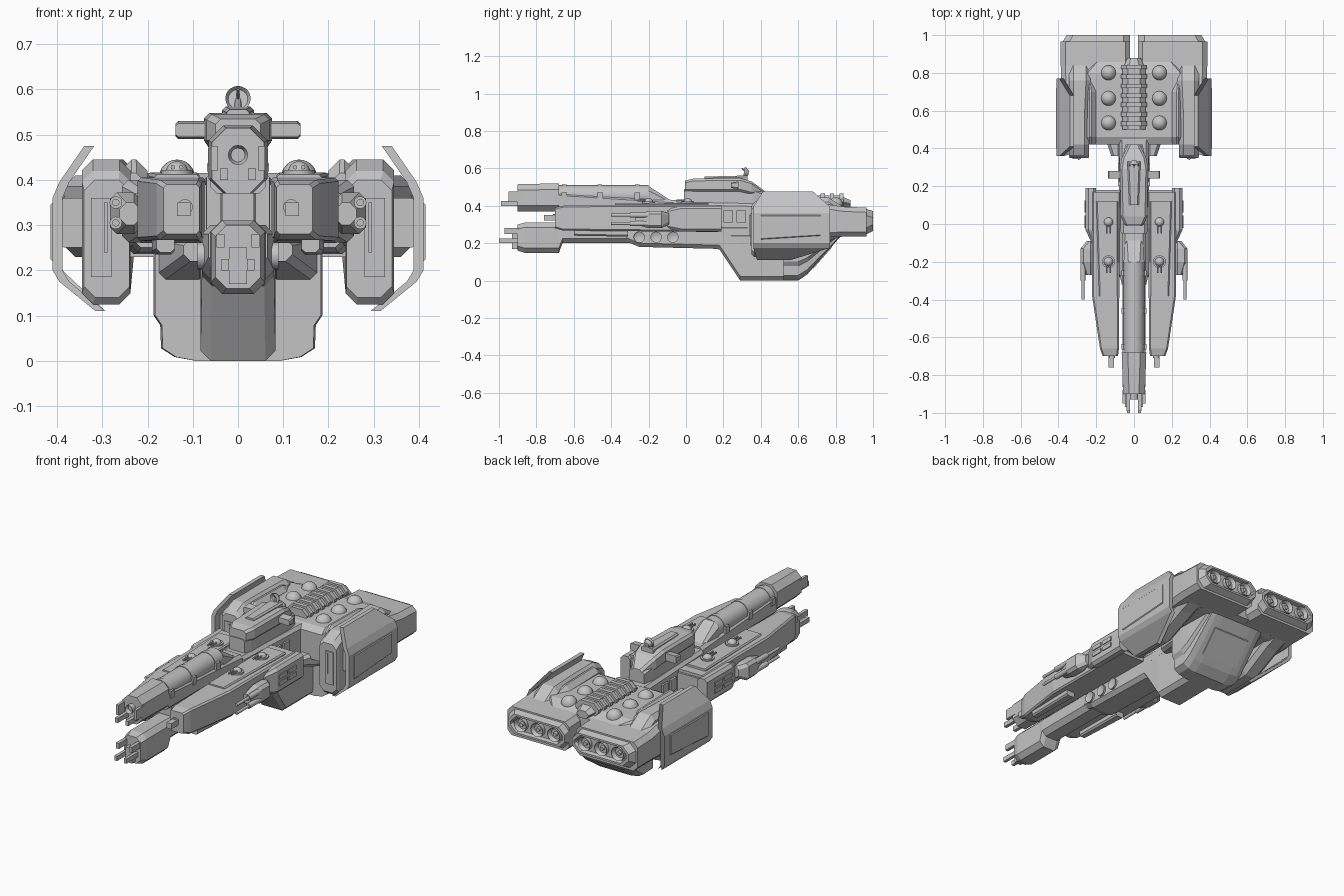
import bpy, bmesh, math
from mathutils import Vector, Matrix

default = bpy.data.objects.get("Cube")
if default:
    bpy.data.objects.remove(default, do_unlink=True)

grey = bpy.data.materials.new("hull grey")
grey.use_nodes = True
grey.diffuse_color = (.55, .55, .55, 1)
grey.node_tree.nodes["Principled BSDF"].inputs["Base Color"].default_value = grey.diffuse_color

def finish(name, bm, mirror=False, smooth=False):
    """Turn a bmesh into an object, optionally mirrored across the centre line."""
    bmesh.ops.recalc_face_normals(bm, faces=bm.faces)
    mesh = bpy.data.meshes.new(name)
    bm.to_mesh(mesh)
    bm.free()
    mesh.materials.append(grey)
    if smooth:
        mesh.shade_smooth()
        mesh.set_sharp_from_angle(angle=math.radians(35))
    part = bpy.data.objects.new(name, mesh)
    bpy.context.collection.objects.link(part)
    if mirror:
        part.modifiers.new("both sides", 'MIRROR').use_mirror_merge = False

def loft(name, rings, mirror=False):
    """Skin closed rings of equal length and cap both ends."""
    bm = bmesh.new()
    loops = [[bm.verts.new(p) for p in ring] for ring in rings]
    count = len(loops[0])
    for near, far in zip(loops, loops[1:]):
        for i in range(count):
            j = (i + 1) % count
            bm.faces.new((near[i], near[j], far[j], far[i]))
    bm.faces.new(loops[0])
    bm.faces.new(loops[-1])
    finish(name, bm, mirror)

def hull(name, *stations, cut=.015, mirror=True):
    """Chamfered tube along y; station = (y, x low, x high, z low, z high)."""
    rings = []
    for y, a, b, low, high in stations:
        c = min(cut, (b - a) * .45, (high - low) * .45)
        rings.append([(a + c, y, low), (b - c, y, low), (b, y, low + c), (b, y, high - c),
                      (b - c, y, high), (a + c, y, high), (a, y, high - c), (a, y, low + c)])
    loft(name, rings, mirror)

def centre(name, *stations, cut=.015):
    """Hull symmetric about the centre line; station = (y, half width, z low, z high)."""
    hull(name, *[(y, -w, w, low, high) for y, w, low, high in stations], cut=cut, mirror=False)

def box(name, xs, ys, zs, mirror=True):
    (a, b), (low, high) = xs, zs
    loft(name, [[(a, y, low), (b, y, low), (b, y, high), (a, y, high)] for y in ys], mirror)

def rod(name, start, end, radius, tip=None, mirror=True, sides=20, bowl=0):
    """Cylinder or cone between two points; bowl sinks a recess into its far end."""
    start, end = Vector(start), Vector(end)
    along = end - start
    place = Matrix.Translation((start + end) / 2) @ along.to_track_quat('Z', 'Y').to_matrix().to_4x4()
    bm = bmesh.new()
    bmesh.ops.create_cone(bm, cap_ends=True, segments=sides, radius1=radius,
                          radius2=radius if tip is None else tip, depth=along.length, matrix=place)
    if bowl:
        mouth = min(bm.faces, key=lambda f: (f.calc_center_median() - end).length)
        bmesh.ops.inset_individual(bm, faces=[mouth], thickness=radius * .3)
        bmesh.ops.translate(bm, verts=mouth.verts, vec=-along.normalized() * bowl)
    finish(name, bm, mirror, smooth=True)

def ball(name, at, radius):
    bm = bmesh.new()
    bmesh.ops.create_uvsphere(bm, u_segments=20, v_segments=12, radius=radius,
                              matrix=Matrix.Translation(at))
    finish(name, bm, True, smooth=True)

# Upper main gun: angular muzzle block, cradle and long dorsal tube
centre("muzzle_block", (-.9, .058, .37, .515), (-.68, .065, .37, .52), cut=.032)
centre("gun_cradle", (-.68, .062, .37, .47), (-.05, .062, .37, .43))
rod("dorsal_tube", (0, -.68, .455), (0, -.2, .455), .055, mirror=False, sides=28)
centre("tube_fairing", (-.2, .055, .4, .505), (-.06, .045, .4, .415), cut=.025)
for y in (-.65, -.46, -.26):
    rod("tube_band", (0, y - .012, .455), (0, y + .012, .455), .058, mirror=False, sides=28)
    box("band_clamp", (.045, .066), (y - .015, y + .015), (.43, .47))
rod("muzzle_ring", (0, -.89, .455), (0, -.93, .455), .022, mirror=False, bowl=.02)
box("upper_prong", (.022, .04), (-.99, -.88), (.4, .425))
box("upper_side_prong", (.045, .06), (-.95, -.88), (.42, .475))

# Keel gun below, with portholes along its wide middle
centre("keel_front", (-.9, .05, .16, .3), (-.86, .06, .148, .31), (-.68, .06, .148, .31),
       (-.66, .062, .2, .31), (-.25, .062, .2, .31), cut=.025)
centre("keel_middle", (-.32, .065, .21, .3), (-.25, .08, .18, .3), (.15, .08, .17, .3),
       (.4, .08, .17, .3), cut=.02)
box("lower_prong", (.02, .036), (-1, -.88), (.2, .225))
box("lower_upper_prong", (.03, .048), (-.97, -.88), (.25, .28))
box("keel_nose_ridge", (-.02, .02), (-.93, -.84), (.17, .25), mirror=False)
for y in (-.25, -.16, -.07):
    rod("porthole", (.07, y, .232), (.09, y, .232), .03, bowl=.006)
centre("spine", (-.62, .035, .28, .4), (.45, .045, .25, .41))
centre("neck", (-.05, .07, .26, .42), (.45, .08, .24, .41))
for y in (.2, .27):
    box("neck_window", (.07, .086), (y, y + .05), (.31, .375))

# Long side hulls flanking the guns
hull("side_hull", (-.7, .085, .165, .28, .39), (-.66, .08, .18, .268, .4),
     (-.38, .078, .222, .265, .405), (.17, .07, .222, .26, .405), cut=.008)
hull("side_deck", (-.38, .085, .185, .39, .412), (.12, .085, .2, .39, .416), cut=.006)
hull("side_bulge", (-.1, .2, .225, .28, .38), (-.03, .2, .257, .262, .4),
     (.19, .2, .257, .262, .4))
box("bridge_strut", (.06, .21), (0, .18), (.28, .39))
box("side_tip", (.105, .135), (-.76, -.68), (.32, .35))
rod("side_lamp", (.117, -.68, .34), (.117, -.71, .34), .017)
hull("belly_rail", (-.6, .14, .18, .24, .28), (-.31, .14, .19, .235, .28), cut=.008)
for y in (-.02, .06):
    for z in (.305, .34):
        box("side_vent", (.25, .262), (y, y + .065), (z, z + .022))

# Twin side cannons on each flank
hull("cannon_mount", (-.27, .215, .262, .3, .35), (-.2, .215, .283, .28, .372),
     (-.13, .215, .283, .28, .372), (-.09, .215, .25, .3, .36))
for z in (.305, .35):
    rod("cannon_barrel", (.27, -.2, z), (.27, -.4, z), .008, sides=12)
    rod("cannon_sleeve", (.27, -.2, z), (.27, -.3, z), .014, sides=12)

# Deck turrets
for y in (.01, -.2):
    rod("turret_base", (.135, y, .405), (.135, y, .422), .034)
    ball("turret_dome", (.135, y, .416), .025)
    for x in (.126, .144):
        rod("turret_barrel", (x, y, .428), (x, y - .06, .428), .005, sides=8)

# Command tower with side wings and dish
centre("tower_base", (-.01, .045, .4, .49), (.03, .058, .4, .49), (.36, .058, .4, .49),
       (.42, .045, .4, .47), cut=.01)
centre("tower", (-.005, .05, .475, .535), (.04, .07, .475, .545), (.29, .075, .475, .548),
       (.35, .065, .46, .53), (.42, .03, .45, .48), cut=.012)
centre("tower_roof", (.1, .025, .54, .556), (.33, .035, .52, .562), cut=.008)
hull("tower_wing", (.24, .06, .138, .495, .525), (.28, .06, .138, .49, .53), cut=.006)
rod("dish_mast", (0, .31, .55), (0, .33, .585), .008, mirror=False, sides=10)
rod("dish", (0, .335, .576), (0, .31, .58), .012, tip=.028, mirror=False, bowl=.01)
rod("dish_feed", (0, .32, .58), (0, .3, .6), .003, mirror=False, sides=8)

# Lower fin and the wide round-bottomed pod behind it
centre("fin", (.1, .078, .19, .26), (.18, .08, .165, .26), (.29, .083, 0, .26),
       (.6, .083, 0, .26), cut=.022)
half = [(1, 1), (1, .36), (.92, .28), (.91, .1), (.75, .03), (.5, 0)]
section = half + [(-u, v) for u, v in reversed(half)]
loft("pod", [[(u * w, y, low + v * (.28 - low)) for u, v in section]
             for y, w, low in ((.52, .183, 0), (.6, .187, 0), (.65, .187, .035), (.83, .18, .24))])
loft("pod_panel", [[(x, y, z - d) for x, y, z in
     ((-.11, .68, .07), (.11, .68, .07), (.11, .78, .184), (-.11, .78, .184))] for d in (.007, -.01)])
hull("pod_shoulder", (.36, .07, .12, .22, .27), (.52, .07, .175, .18, .28))

# Engine section: central hull, stern halves and front-facing nacelles
centre("engine_hull", (.42, .23, .25, .395), (.46, .235, .24, .415), (.8, .26, .23, .415),
       (.87, .2, .24, .39))
hull("stern", (.6, .02, .34, .23, .41), (.74, .02, .385, .23, .41), (.84, .02, .388, .235, .395),
     (.965, .02, .388, .235, .39), cut=.025)
hull("stern_cap", (.95, .02, .385, .24, .386), (1, .022, .358, .265, .372),
     (1, .034, .346, .275, .362), (.978, .038, .342, .28, .358), cut=.035)
for x in (.09, .19, .29):
    rod("nozzle", (x, .96, .319), (x, .998, .319), .036, bowl=.022)
    rod("nozzle_core", (x, .96, .319), (x, .99, .319), .015, tip=.01)
hull("nacelle", (.35, .24, .34, .14, .4), (.365, .238, .345, .125, .42), (.42, .238, .345, .125, .445),
     (.58, .238, .345, .125, .445), (.76, .23, .345, .21, .445), (.84, .23, .345, .24, .395), cut=.024)
hull("nacelle_inner", (.42, .2, .26, .36, .415), (.46, .2, .26, .36, .445), (.7, .2, .26, .36, .44),
     (.8, .22, .26, .36, .4), cut=.025)
box("nacelle_panel", (.28, .325), (.344, .36), (.185, .36))
box("nacelle_slot", (.288, .296), (.339, .36), (.24, .35))

# Outer armour shells standing off each nacelle, with shorter upper and lower flanges
outline = [(.34, .475), (.395, .395), (.41, .36), (.41, .2), (.395, .175), (.315, .11)]
outline += [(x - .022, z) for x, z in reversed(outline)]
edge = lambda z, top, middle, bottom: top if z > .4 else bottom if z < .15 else middle
loft("armour_shell", [[(x, edge(z, *ys), z) for x, z in outline]
                      for ys in ((.41, .36, .38), (.68, .77, .56))], mirror=True)
hull("armour_bracket", (.4, .33, .4, .25, .36), (.76, .33, .4, .25, .36))
hull("armour_panel", (.4, .4, .414, .22, .35), (.72, .4, .414, .24, .35), cut=.004)

# Ribbed dorsal spine and domes on the engine deck
centre("dorsal_spine", (.5, .06, .39, .455), (.82, .06, .39, .455), (.88, .035, .39, .43), cut=.03)
for i in range(7):
    y = .52 + i * .05
    centre("spine_rib", (y, .069, .39, .465), (y + .022, .069, .39, .465), cut=.03)
for y in (.535, .665, .8):
    ball("deck_dome", (.135, y, .405), .04)
